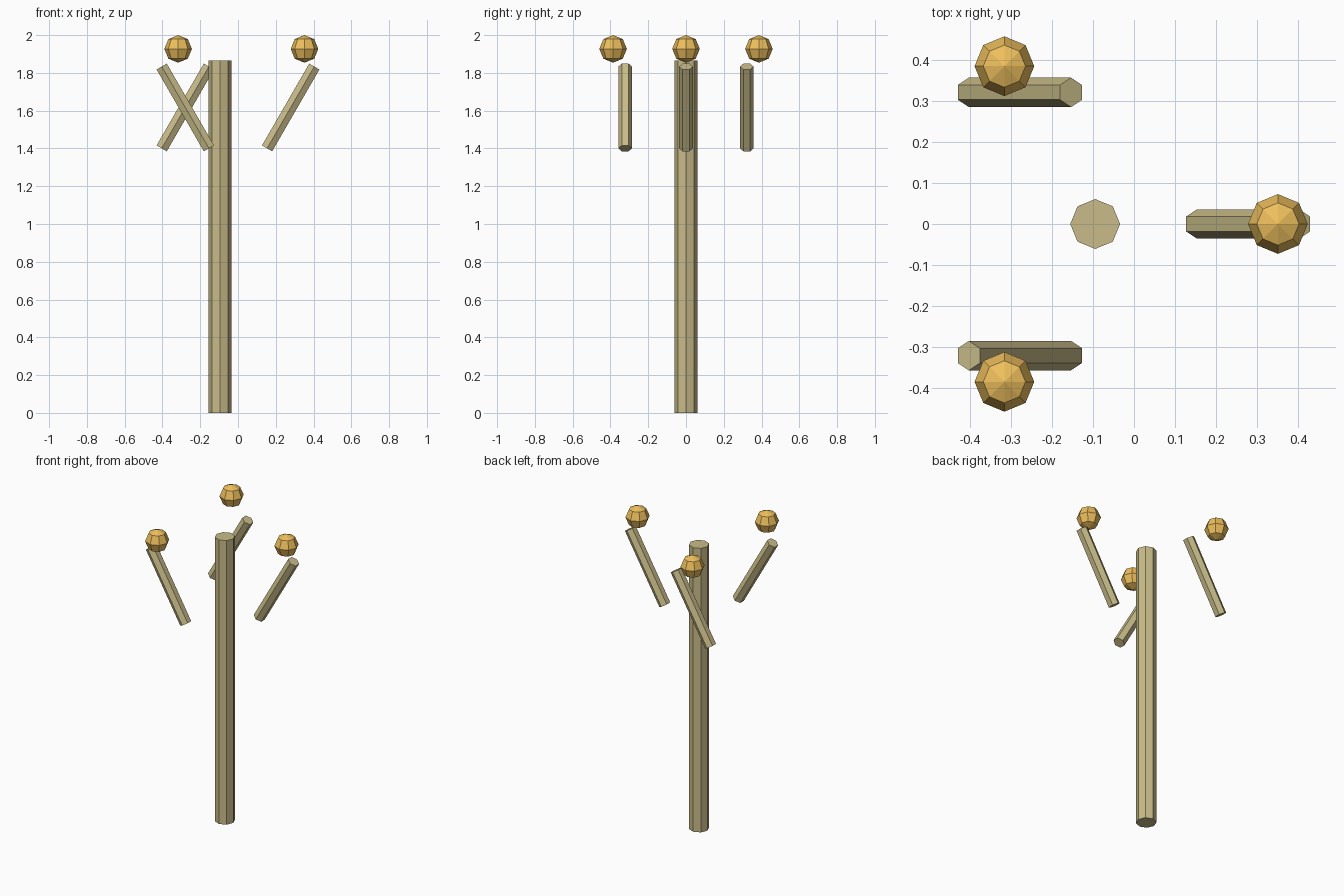
import bpy
from math import radians

if "Cube" in bpy.data.objects:
    bpy.data.objects.remove(bpy.data.objects["Cube"])


def material(name, color):
    m = bpy.data.materials.new(name)
    m.diffuse_color = (*color, 1)
    m.use_nodes = True
    m.node_tree.nodes["Principled BSDF"].inputs["Base Color"].default_value = m.diffuse_color
    return m


wood = material("pale_wood", (0.58, 0.50, 0.25))
gold = material("golden_fruit", (0.85, 0.52, 0.11))


def finish(name, mat):
    ob = bpy.context.object
    ob.name = name
    ob.data.materials.append(mat)


def post(name, sides, radius, length, center, tilt=0):
    bpy.ops.mesh.primitive_cylinder_add(vertices=sides, radius=radius, depth=length,
                                        location=center, rotation=(0, radians(tilt), 0))
    finish(name, wood)


def ball(name, center):
    bpy.ops.mesh.primitive_uv_sphere_add(segments=8, ring_count=4, radius=0.073,
                                         location=center)
    finish(name, gold)


# Octagonal trunk
post("trunk", 8, 0.061, 1.865, (-0.095, 0, 0.9325))

# Hexagonal leaning branches, each with a faceted ball near its tip
layout = [
    ("right", (0.279, 0), 30, (0.352, 0)),
    ("back", (-0.279, 0.322), 30, (-0.317, 0.386)),
    ("front", (-0.279, -0.322), -30, (-0.317, -0.386)),
]
for side, branch_xy, tilt, ball_xy in layout:
    post(side + "_branch", 6, 0.036, 0.5, (*branch_xy, 1.617), tilt)
    ball(side + "_ball", (*ball_xy, 1.927))
